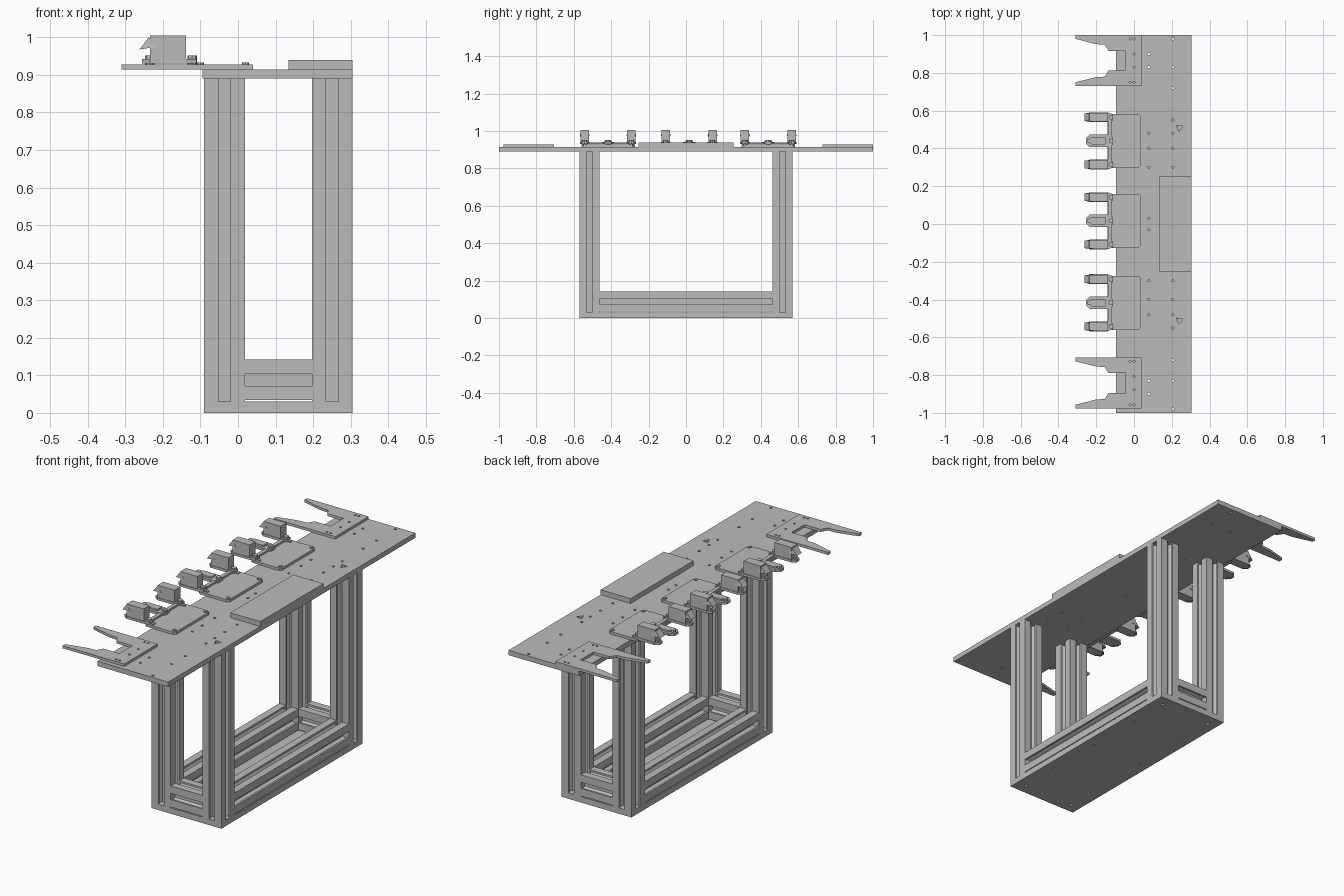
import bpy, bmesh, math
from mathutils import Matrix

if "Cube" in bpy.data.objects:
    bpy.data.objects.remove(bpy.data.objects["Cube"])

grey = bpy.data.materials.new("aluminium grey")
grey.diffuse_color = (0.5, 0.5, 0.5, 1)
grey.use_nodes = True
grey.node_tree.nodes["Principled BSDF"].inputs["Base Color"].default_value = grey.diffuse_color


def add(name, bm):
    bmesh.ops.recalc_face_normals(bm, faces=bm.faces[:])
    me = bpy.data.meshes.new(name)
    bm.to_mesh(me)
    bm.free()
    me.materials.append(grey)
    ob = bpy.data.objects.new(name, me)
    bpy.context.collection.objects.link(ob)
    return ob


def prism(bm, pts, z0, z1):
    """Extrude a closed 2D outline from z0 to z1."""
    face = bm.faces.new([bm.verts.new((x, y, z0)) for x, y in pts])
    out = bmesh.ops.extrude_face_region(bm, geom=[face])
    verts = [v for v in out["geom"] if isinstance(v, bmesh.types.BMVert)]
    bmesh.ops.translate(bm, verts=verts, vec=(0, 0, z1 - z0))


def rect(x0, x1, y0, y1, c=0.0):
    """Rectangle outline, with corners cut by c."""
    if not c:
        return [(x0, y0), (x1, y0), (x1, y1), (x0, y1)]
    return [(x0 + c, y0), (x1 - c, y0), (x1, y0 + c), (x1, y1 - c),
            (x1 - c, y1), (x0 + c, y1), (x0, y1 - c), (x0, y0 + c)]


def ngon(x, y, r, n, turn=0.0):
    return [(x + r * math.cos(turn + 2 * math.pi * i / n),
             y + r * math.sin(turn + 2 * math.pi * i / n)) for i in range(n)]


def plate(name, pts, z0, z1):
    bm = bmesh.new()
    prism(bm, pts, z0, z1)
    return add(name, bm)


def drill(ob, holes, z0, z1):
    """Cut small holes given as (x, y, radius, sides)."""
    bm = bmesh.new()
    for x, y, r, n in holes:
        prism(bm, ngon(x, y, r, n, 0.4), z0, z1)
    cutter = add(ob.name + "_hole_cutter", bm)
    cutter.hide_render = True
    cutter.hide_viewport = True
    mod = ob.modifiers.new("holes", 'BOOLEAN')
    mod.object = cutter
    mod.operation = 'DIFFERENCE'
    mod.solver = 'EXACT'


# Slotted extrusion profile
H, S, T, LIP, D = 0.054, 0.016, 0.028, 0.01, 0.034
side = [(-H, H), (-S, H), (-S, H - LIP), (-T, H - LIP), (-S, H - D),
        (S, H - D), (T, H - LIP), (S, H - LIP), (S, H)]
profile = []
for k in range(4):
    c, s = math.cos(-k * math.pi / 2), math.sin(-k * math.pi / 2)
    profile += [(x * c - y * s, x * s + y * c) for x, y in side]


def extrusion(name, length, loc, axis='Z'):
    bm = bmesh.new()
    prism(bm, profile, -length / 2, length / 2)
    if axis != 'Z':
        rot = Matrix.Rotation(math.pi / 2, 3, 'X' if axis == 'Y' else 'Y')
        bmesh.ops.rotate(bm, verts=bm.verts[:], matrix=rot)
    bmesh.ops.translate(bm, verts=bm.verts[:], vec=loc)
    return add(name, bm)


# Frame: base plate, posts and lower rails
PX, PY = (-0.036, 0.251), 0.516
base = plate("base_plate", rect(-0.09, 0.305, -0.57, 0.57), 0, 0.03)
drill(base, [(x, y, 0.007, 6) for x in PX for y in (-0.3, 0, 0.3)]
      + [(x, y, 0.012, 3) for x in PX for y in (-PY, PY)], -0.01, 0.04)
for x in PX:
    for y in (-PY, PY):
        extrusion("post", 0.86, (x, y, 0.46))
    extrusion("long_rail", 2 * (PY - H), (x, 0, 0.088), 'Y')
for y in (-PY, PY):
    extrusion("end_rail", PX[1] - PX[0] - 2 * H, (sum(PX) / 2, y, 0.088), 'X')

# Table top with bolt holes, and a raised pad at its edge
top = plate("table_top", rect(-0.095, 0.305, -1, 1), 0.89, 0.915)
holes = [(0.205, s * y, 0.007, 6) for s in (-1, 1)
         for y in (0.3, 0.4, 0.48, 0.55, 0.72, 0.83, 0.98)]
holes += [(0.078, s * y, 0.007, 6) for s in (-1, 1)
          for y in (0.03, 0.3, 0.4, 0.48, 0.83, 0.9)]
holes += [(0.24, s * 0.51, 0.02, 3) for s in (-1, 1)]
drill(top, holes, 0.88, 0.925)
plate("raised_pad", rect(0.135, 0.305, -0.255, 0.255), 0.915, 0.94)

# Forked end brackets
arm = [(-0.31, 0.135), (-0.31, 0.115), (-0.2, 0.087), (-0.155, 0.085),
       (-0.135, 0.052), (-0.045, 0.052)]
for yc in (0.865, -0.842):
    outline = [(0.04, 0.135)] + arm + [(x, -y) for x, y in reversed(arm)] + [(0.04, -0.135)]
    fork = plate("fork_bracket", [(x, y + yc) for x, y in outline], 0.915, 0.928)
    drill(fork, [(x, yc + y, 0.006, 6) for x in (0.0, -0.02) for y in (-0.115, 0.115)]
          + [(0.0, yc + y, 0.006, 6) for y in (-0.035, 0.035)], 0.9, 0.94)

# Clamp stations: carrier plate, cross bar, two tall clamps and a low middle one
for yc in (0.44, 0.017, -0.417):
    plate("carrier_plate", rect(-0.14, 0.035, yc - 0.143, yc + 0.143, 0.012), 0.915, 0.928)
    plate("cross_bar", rect(-0.137, -0.118, yc - 0.14, yc + 0.14), 0.93, 0.94)
    bm = bmesh.new()
    for x in (-0.1, 0.02):
        for dy in (-0.125, 0.125):
            prism(bm, ngon(x, yc + dy, 0.009, 8), 0.926, 0.933)
    add("carrier_bolts", bm)
    for dy in (-0.125, 0, 0.125):
        y = yc + dy
        # Foot with a pointed tip
        w = 0.026 if dy else 0.033
        foot = [(-0.11, y - w * 0.6), (-0.11, y + w * 0.6), (-0.14, y + w), (-0.235, y + w),
                (-0.255, y + w * 0.4), (-0.255, y - w * 0.4), (-0.235, y - w), (-0.14, y - w)]
        plate("clamp_foot", foot, 0.93, 0.942)
        bm = bmesh.new()
        for x in (-0.235, -0.122):
            prism(bm, ngon(x, y, 0.013, 8), 0.926, 0.952)
        add("clamp_bolts", bm)
        if dy:
            plate("clamp_block", rect(-0.235, -0.138, y - 0.023, y + 0.023), 0.942, 1.005)
            # Wedge nose
            bm = bmesh.new()
            a = [bm.verts.new(p) for p in ((-0.238, y - 0.02, 1.0), (-0.262, y - 0.02, 0.968),
                                           (-0.215, y - 0.026, 0.975), (-0.238, y + 0.02, 1.0),
                                           (-0.262, y + 0.02, 0.968), (-0.215, y + 0.026, 0.975))]
            bmesh.ops.convex_hull(bm, input=a)
            add("clamp_nose", bm)
        else:
            plate("low_clamp", rect(-0.23, -0.15, y - 0.02, y + 0.02, 0.006), 0.942, 0.95)
